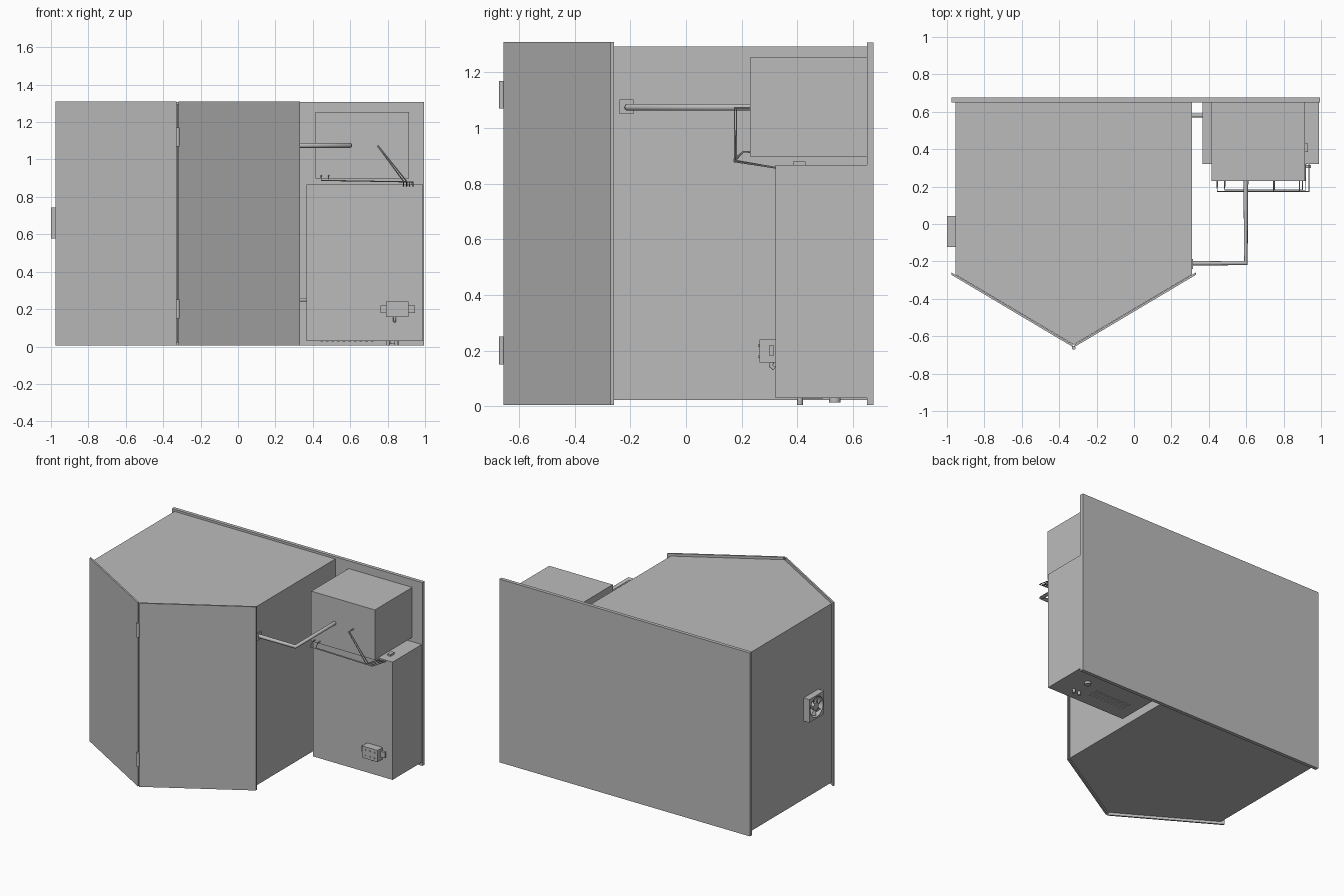
import bpy, bmesh, math
from mathutils import Vector, Matrix

cube = bpy.data.objects.get("Cube")
if cube:
    bpy.data.objects.remove(cube)

grey = bpy.data.materials.new("plain_grey")
grey.use_nodes = True
grey.diffuse_color = (0.5, 0.5, 0.5, 1)
grey.node_tree.nodes["Principled BSDF"].inputs["Base Color"].default_value = (0.5, 0.5, 0.5, 1)


def finish(name, bm):
    bmesh.ops.recalc_face_normals(bm, faces=bm.faces)
    mesh = bpy.data.meshes.new(name)
    bm.to_mesh(mesh)
    bm.free()
    mesh.materials.append(grey)
    obj = bpy.data.objects.new(name, mesh)
    bpy.context.collection.objects.link(obj)
    return obj


def smooth(obj):
    bpy.ops.object.select_all(action="DESELECT")
    obj.select_set(True)
    bpy.context.view_layer.objects.active = obj
    bpy.ops.object.shade_smooth_by_angle(angle=math.radians(40))


def box(name, x, y, z):
    bm = bmesh.new()
    bmesh.ops.create_cube(bm, size=1)
    for v in bm.verts:
        for i, (lo, hi) in enumerate((x, y, z)):
            v.co[i] = lo if v.co[i] < 0 else hi
    return finish(name, bm)


def prism(name, outline, z0, z1):
    bm = bmesh.new()
    base = bm.faces.new([bm.verts.new((x, y, z0)) for x, y in outline])
    top = bmesh.ops.extrude_face_region(bm, geom=[base])["geom"]
    verts = [g for g in top if isinstance(g, bmesh.types.BMVert)]
    bmesh.ops.translate(bm, verts=verts, vec=(0, 0, z1 - z0))
    return finish(name, bm)


def cylinder(name, start, end, radius, sides=24):
    a, b = Vector(start), Vector(end)
    turn = (b - a).to_track_quat("Z", "Y").to_matrix().to_4x4()
    bm = bmesh.new()
    bmesh.ops.create_cone(bm, cap_ends=True, segments=sides, radius1=radius, radius2=radius,
                          depth=(b - a).length, matrix=Matrix.Translation((a + b) / 2) @ turn)
    obj = finish(name, bm)
    smooth(obj)
    return obj


def tube(name, points, radius):
    curve = bpy.data.curves.new(name, "CURVE")
    curve.dimensions = "3D"
    curve.bevel_depth = radius
    curve.bevel_resolution = 3
    curve.use_fill_caps = True
    spline = curve.splines.new("POLY")
    spline.points.add(len(points) - 1)
    for p, co in zip(spline.points, points):
        p.co = (*co, 1)
    curve.materials.append(grey)
    obj = bpy.data.objects.new(name, curve)
    bpy.context.collection.objects.link(obj)


# Main enclosure with pointed front, floor and roof sheets
APEX = -0.3225
outline = [(-0.955, 0.65), (-0.955, -0.27), (APEX, -0.645), (0.31, -0.27), (0.31, 0.65)]
prism("enclosure_floor", outline, 0.022, 0.03)
prism("enclosure_body", outline, 0.03, 1.285)
prism("enclosure_roof", outline, 1.285, 1.293)
box("back_panel", (-0.975, 0.995), (0.65, 0.675), (0.005, 1.308))

# Two front doors, mirrored about the apex
for name, side in (("right_door", -1), ("left_door", 1)):
    outer, inner = APEX + side * 0.653, APEX + side * 0.005
    prism(name, [(outer, -0.272), (inner, -0.657), (inner, -0.644), (outer, -0.259)], 0.005, 1.31)

# Hinges on the door seam
for name, z in (("lower_hinge", 0.15), ("upper_hinge", 1.07)):
    cylinder(name, (APEX, -0.662, z), (APEX, -0.662, z + 0.1), 0.01)

# Side fan: square frame with round opening
FY, FZ, FX = -0.04, 0.66, -1.0
bm = bmesh.new()
N = 32
loops = []
for x in (FX, -0.955):
    for square in (True, False):
        loop = []
        for i in range(N):
            c, s = math.cos(math.tau * i / N), math.sin(math.tau * i / N)
            r = 0.0825 / max(abs(c), abs(s)) if square else 0.072
            loop.append(bm.verts.new((x, FY + r * c, FZ + r * s)))
        loops.append(loop)
for a, b in ((0, 1), (1, 3), (3, 2), (2, 0)):
    for i in range(N):
        j = (i + 1) % N
        bm.faces.new((loops[a][i], loops[a][j], loops[b][j], loops[b][i]))
smooth(finish("fan_frame", bm))
cylinder("fan_hub", (-0.995, FY, FZ), (-0.956, FY, FZ), 0.028)
bm = bmesh.new()
for k in range(7):
    t = math.tau * k / 7
    corners = []
    for r, dt, x in ((0.026, 0, -0.99), (0.068, 0.15, -0.99), (0.068, 0.75, -0.962), (0.026, 0.7, -0.962)):
        corners.append(bm.verts.new((x, FY + r * math.cos(t + dt), FZ + r * math.sin(t + dt))))
    bm.faces.new(corners)
blades = finish("fan_blades", bm)
blades.modifiers.new("thickness", "SOLIDIFY").thickness = 0.003

# Lower cabinet and upper box on the back panel
box("lower_cabinet", (0.365, 0.99), (0.322, 0.65), (0.03, 0.867))
box("upper_box", (0.415, 0.915), (0.23, 0.65), (0.897, 1.253))

# Conduit from enclosure to upper box, and short link to lower cabinet
box("conduit_flange", (0.31, 0.316), (-0.24, -0.188), (1.05, 1.102))
tube("conduit", [(0.31, -0.21, 1.075), (0.598, -0.21, 1.075), (0.598, 0.23, 1.075)], 0.013)
cylinder("link_pipe", (0.31, 0.58, 0.25), (0.365, 0.58, 0.25), 0.01)

# Cables from the upper box front to the lower cabinet
for n, (x0, x1) in enumerate(((0.445, 0.935), (0.485, 0.918))):
    y = 0.173 + 0.008 * n
    tube(f"low_cable_{n + 1}", [(x0, 0.23, 0.914), (x0, 0.205, 0.914), (x0, y, 0.888),
                                (x1, y, 0.88), (x1, 0.325, 0.857)], 0.003)
for n, (x0, x1) in enumerate(((0.745, 0.885), (0.75, 0.902))):
    y = 0.175 + 0.006 * n
    tube(f"high_cable_{n + 1}", [(x0, 0.23, 1.073), (x0, y, 1.073),
                                 (x1, y, 0.883), (x1, 0.325, 0.857)], 0.003)
box("cable_clip", (0.905, 0.93), (0.385, 0.43), (0.867, 0.88))

# Small latch unit on the cabinet front
box("latch_body", (0.79, 0.912), (0.265, 0.322), (0.157, 0.24))
box("latch_wings", (0.763, 0.945), (0.3, 0.315), (0.18, 0.22))
tube("latch_hook", [(0.838, 0.31, 0.16), (0.838, 0.305, 0.145), (0.838, 0.318, 0.135)], 0.008)
for i in range(3):
    for z in (0.178, 0.218):
        x = 0.815 + 0.036 * i
        cylinder("latch_stud", (x, 0.261, z), (x, 0.266, z), 0.005, 12)

# Fittings and vent slats under the cabinet
for x in (0.802, 0.847):
    cylinder("small_fitting", (x, 0.41, 0.005), (x, 0.41, 0.032), 0.01)
cylinder("large_fitting", (0.835, 0.535, 0.014), (0.835, 0.535, 0.032), 0.021)
for i in range(10):
    x = 0.44 + 0.03 * i
    box("vent_slat", (x, x + 0.014), (0.42, 0.49), (0.026, 0.031))
